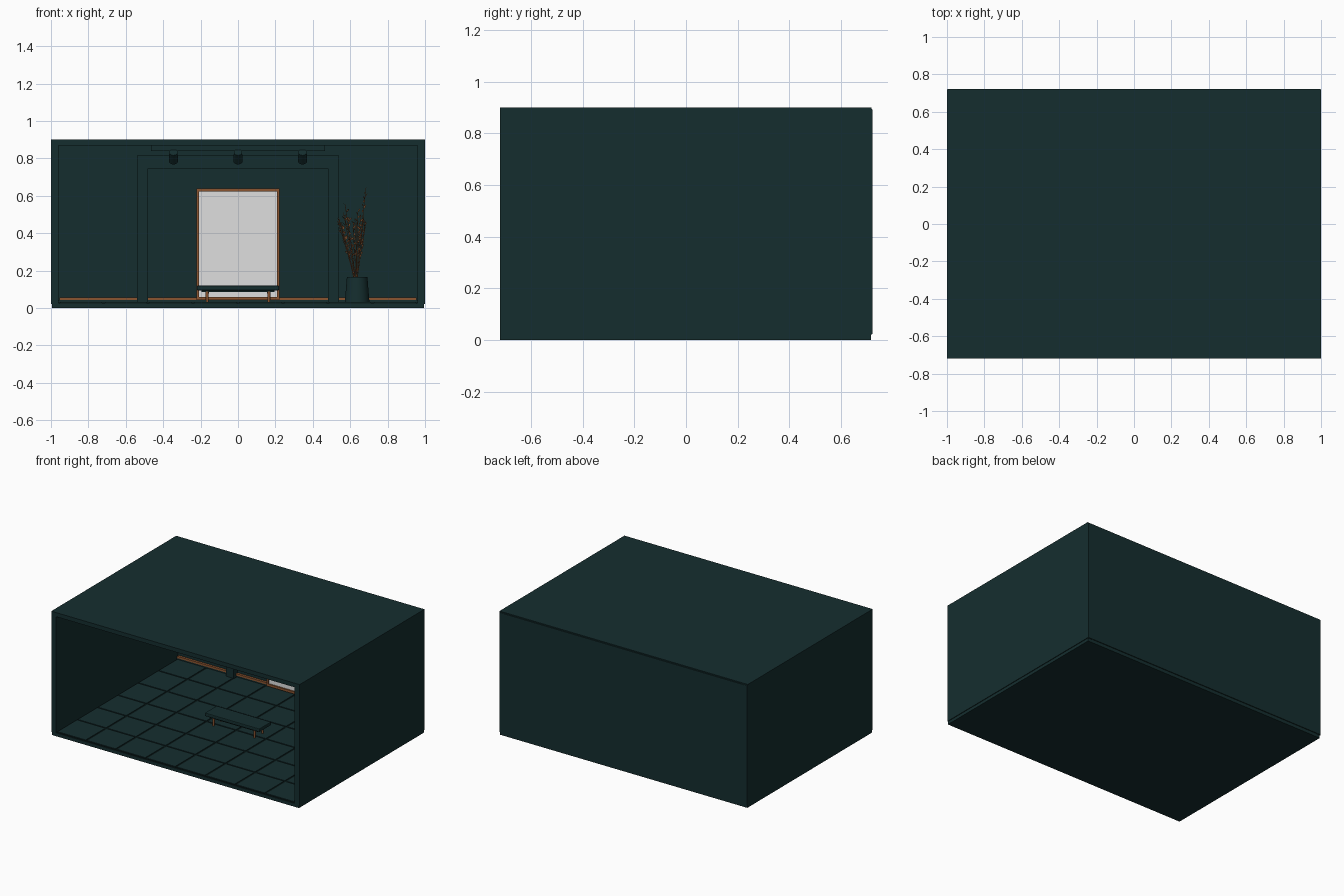
import bpy, bmesh, math, random
from mathutils import Vector

if "Cube" in bpy.data.objects:
    bpy.data.objects.remove(bpy.data.objects["Cube"])

random.seed(7)


def material(name, rgb):
    m = bpy.data.materials.new(name)
    m.diffuse_color = (*rgb, 1)
    m.use_nodes = True
    m.node_tree.nodes["Principled BSDF"].inputs["Base Color"].default_value = m.diffuse_color
    return m


TEAL = material("dark teal", (0.0073, 0.027, 0.028))
GROUT = material("grout", (0.003, 0.010, 0.010))
BRASS = material("brass", (0.26, 0.09, 0.03))
DRIED = material("dried plant", (0.22, 0.085, 0.03))
WHITE = material("white canvas", (0.74, 0.74, 0.74))
GREY = material("lamp grey", (0.15, 0.14, 0.13))


def finish(name, bm, mat, smooth=False):
    bmesh.ops.recalc_face_normals(bm, faces=bm.faces)
    me = bpy.data.meshes.new(name)
    bm.to_mesh(me)
    bm.free()
    me.materials.append(mat)
    ob = bpy.data.objects.new(name, me)
    bpy.context.collection.objects.link(ob)
    if smooth:
        bpy.ops.object.select_all(action='DESELECT')
        ob.select_set(True)
        bpy.context.view_layer.objects.active = ob
        bpy.ops.object.shade_smooth_by_angle(angle=math.radians(40))
    return ob


def add_box(bm, x, y, z):
    vs = bmesh.ops.create_cube(bm, size=1)["verts"]
    for v in vs:
        v.co = Vector([(lo + hi) / 2 + c * (hi - lo)
                       for c, (lo, hi) in zip(v.co, (x, y, z))])


def boxes(name, mat, *parts):
    bm = bmesh.new()
    for p in parts:
        add_box(bm, *p)
    return finish(name, bm, mat)


def add_tube(bm, a, b, r1, r2, sides):
    a, b = Vector(a), Vector(b)
    vs = bmesh.ops.create_cone(bm, cap_ends=True, segments=sides, radius1=r1,
                               radius2=r2, depth=(b - a).length)["verts"]
    q = (b - a).to_track_quat('Z', 'Y')
    for v in vs:
        v.co = q @ v.co + (a + b) / 2


def lathe(name, mat, profile, centre, sides=32):
    bm = bmesh.new()
    rings = []
    for r, z in profile:
        rings.append([bm.verts.new((centre[0] + r * math.cos(i * math.tau / sides),
                                    centre[1] + r * math.sin(i * math.tau / sides), z))
                      for i in range(sides)])
    for a, b in zip(rings, rings[1:]):
        for i in range(sides):
            j = (i + 1) % sides
            bm.faces.new((a[i], a[j], b[j], b[i]))
    bm.faces.new(rings[0])
    bm.faces.new(rings[-1])
    return finish(name, bm, mat, True)


# Room shell, open at the front
boxes("floor_slab", TEAL, ((-.995, .995), (-.72, .716), (0, .024)))
boxes("floor_grout", GROUT, ((-.96, .96), (-.715, .68), (.024, .028)))
boxes("ceiling", TEAL, ((-1, 1), (-.72, .717), (.87, .9)))
boxes("back_wall", TEAL, ((-.998, .998), (.68, .722), (.024, .892)))
for s, side in ((-1, "left"), (1, "right")):
    boxes(side + "_wall", TEAL, (sorted((s * .96, s)), (-.72, .72), (.022, .895)))

# Floor tiles with grooves between them
COLS, ROWS, GAP = 8, 6, .016
tw, td = 1.92 / COLS, 1.4 / ROWS
boxes("floor_tiles", TEAL, *[
    ((-.96 + i * tw + GAP / 2, -.96 + (i + 1) * tw - GAP / 2),
     (-.72 + j * td + GAP / 2, -.72 + (j + 1) * td - GAP / 2), (.025, .032))
    for i in range(COLS) for j in range(ROWS)])

# Portal frame around the picture, on the back wall
boxes("portal_frame", TEAL,
      ((-.54, -.48), (.635, .682), (.03, .815)),
      ((.48, .54), (.635, .682), (.03, .815)),
      ((-.48, .48), (.635, .682), (.745, .815)))

# Brass strip above a small dark skirting
boxes("skirting", TEAL, ((-.96, .96), (.666, .682), (.03, .042)))
boxes("brass_strip", BRASS, ((-.955, .955), (.663, .682), (.042, .056)))

# Picture with brass frame
boxes("picture_canvas", WHITE, ((-.21, .21), (.654, .68), (.058, .625)))
boxes("picture_frame", BRASS,
      ((-.223, -.208), (.644, .68), (.043, .638)),
      ((.208, .223), (.644, .68), (.043, .638)),
      ((-.208, .208), (.644, .68), (.623, .638)),
      ((-.208, .208), (.644, .68), (.043, .06)))

# Bench
seat = boxes("bench_seat", TEAL, ((-.22, .22), (-.068, .068), (.095, .12)))
bev = seat.modifiers.new("soft_edges", 'BEVEL')
bev.width, bev.segments = .005, 2
boxes("bench_rail", TEAL, ((-.195, .195), (-.052, .052), (.085, .096)))
bm = bmesh.new()
for x in (-.165, .165):
    for y in (-.045, .045):
        add_tube(bm, (x, y, .03), (x, y, .088), .007, .009, 12)
finish("bench_legs", bm, BRASS, True)

# Ceiling track with three spotlights
LAMP_Y = .3
boxes("lamp_track", TEAL, ((-.465, .465), (LAMP_Y - .015, LAMP_Y + .015), (.84, .872)))
shade, stem, lens = bmesh.new(), bmesh.new(), bmesh.new()
for x in (-.345, 0, .345):
    top = Vector((x, LAMP_Y, .828))
    aim = Vector((0, .75, -.66)).normalized()
    mid = top - Vector((0, 0, .018))
    add_tube(shade, mid - aim * .035, mid + aim * .035, .022, .025, 20)
    add_tube(lens, mid + aim * .034, mid + aim * .038, .02, .02, 20)
    add_tube(stem, top - Vector((0, 0, .006)), (x, LAMP_Y - .002, .845), .009, .012, 12)
finish("spotlight_shades", shade, TEAL, True)
finish("spotlight_stems", stem, GREY, True)
finish("spotlight_lenses", lens, WHITE, True)

# Tapered planter with a hollow top
PX, PY = .637, .5
lathe("planter", TEAL, [(.066, .03), (.055, .165), (.048, .165), (.05, .13)], (PX, PY))

# Dried branches: curved stems with small pointed leaves
stems, leaves = bmesh.new(), bmesh.new()
for k in range(15):
    ang = k * 2.4
    height = random.uniform(.3, .42) if k else .51
    lean = Vector((math.cos(ang) * .07 - .022, math.sin(ang) * .075, 0))
    base = Vector((PX - .005, PY, .135)) + lean * .1
    pts = [base + lean * (t / 6) ** 1.2 + Vector((0, 0, height * t / 6)) for t in range(7)]
    for a, b in zip(pts, pts[1:]):
        add_tube(stems, a, b, .0018, .0015, 5)
    for n in range(14):
        t = random.uniform(2.2, 6)
        i = min(int(t), 5)
        p = pts[i].lerp(pts[i + 1], t - i)
        a = random.uniform(0, math.tau)
        out = Vector((math.cos(a), math.sin(a), random.uniform(.8, 2.2))).normalized()
        side = out.cross(Vector((random.random(), random.random(), .3))).normalized()
        size = random.uniform(.016, .03)
        vs = [leaves.verts.new(q) for q in (p, p + out * size * .5 + side * .005,
                                            p + out * size, p + out * size * .5 - side * .005)]
        leaves.faces.new(vs)
finish("branch_stems", stems, DRIED)
finish("branch_leaves", leaves, DRIED)
